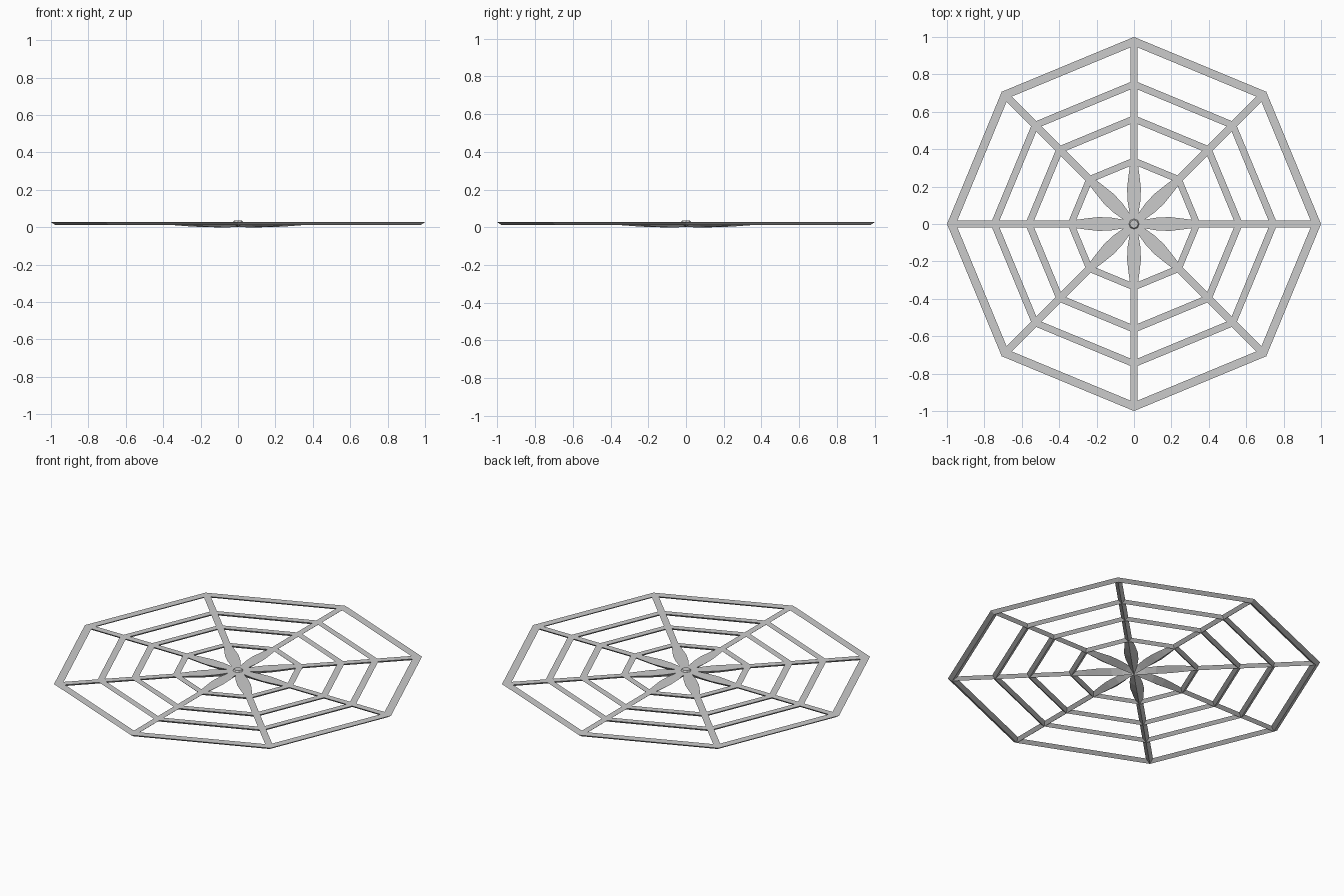
import bpy, bmesh, math
from mathutils import Matrix

if "Cube" in bpy.data.objects:
    bpy.data.objects.remove(bpy.data.objects["Cube"])

TOP = 0.027      # flat upper face of the frame
RIDGE = 0.011    # lower ridge of the thin bars

grey = bpy.data.materials.new("plain grey")
grey.diffuse_color = (0.6, 0.6, 0.6, 1)
grey.use_nodes = True
grey.node_tree.nodes["Principled BSDF"].inputs["Base Color"].default_value = grey.diffuse_color


def finish(name, bm):
    bmesh.ops.recalc_face_normals(bm, faces=bm.faces)
    mesh = bpy.data.meshes.new(name)
    bm.to_mesh(mesh)
    bm.free()
    mesh.materials.append(grey)
    ob = bpy.data.objects.new(name, mesh)
    bpy.context.collection.objects.link(ob)
    return ob


def ring(name, outer, inner):
    """Octagonal ring with a flat top and a ridge underneath."""
    bm = bmesh.new()
    loops = []
    for i in range(8):
        a = i * math.pi / 4
        section = [(outer, TOP), ((outer + inner) / 2, RIDGE), (inner, TOP)]
        loops.append([bm.verts.new((r * math.cos(a), r * math.sin(a), z))
                      for r, z in section])
    for i in range(8):
        a, b = loops[i], loops[(i + 1) % 8]
        for k in range(3):
            m = (k + 1) % 3
            bm.faces.new((a[k], a[m], b[m], b[k]))
    finish(name, bm)


def blade(name, stations, angle):
    """Radial bar with triangular section; stations are (radius, half width, ridge z)."""
    bm = bmesh.new()
    loops = [[bm.verts.new(p) for p in ((r, w, TOP), (r, 0, z), (r, -w, TOP))]
             for r, w, z in stations]
    for a, b in zip(loops, loops[1:]):
        for k in range(3):
            m = (k + 1) % 3
            bm.faces.new((a[k], a[m], b[m], b[k]))
    bm.faces.new(loops[0])
    bm.faces.new(loops[-1])
    bm.transform(Matrix.Rotation(angle, 4, 'Z'))
    finish(name, bm)


# Four concentric octagonal rings
for n, (outer, inner) in enumerate([(1.0, 0.952), (0.767, 0.727),
                                    (0.582, 0.542), (0.356, 0.318)]):
    ring(f"web_ring_{n + 1}", outer, inner)

# Eight spokes, each with a leaf-shaped swelling near the hub
leaf = [(0.0, 0.022, 0.002), (0.06, 0.024, 0.0), (0.12, 0.034, 0.0),
        (0.19, 0.037, 0.001), (0.26, 0.029, 0.005), (0.34, 0.018, RIDGE)]
for i in range(8):
    angle = i * math.pi / 4
    blade(f"leaf_{i + 1}", leaf, angle)
    blade(f"spoke_{i + 1}", [(0.33, 0.019, RIDGE), (0.975, 0.019, RIDGE)], angle)

# Small raised hub cap
bm = bmesh.new()
bmesh.ops.create_cone(bm, cap_ends=True, segments=8, radius1=0.03, radius2=0.022,
                      depth=0.011, matrix=Matrix.Translation((0, 0, TOP + 0.0025)))
finish("hub_cap", bm)
